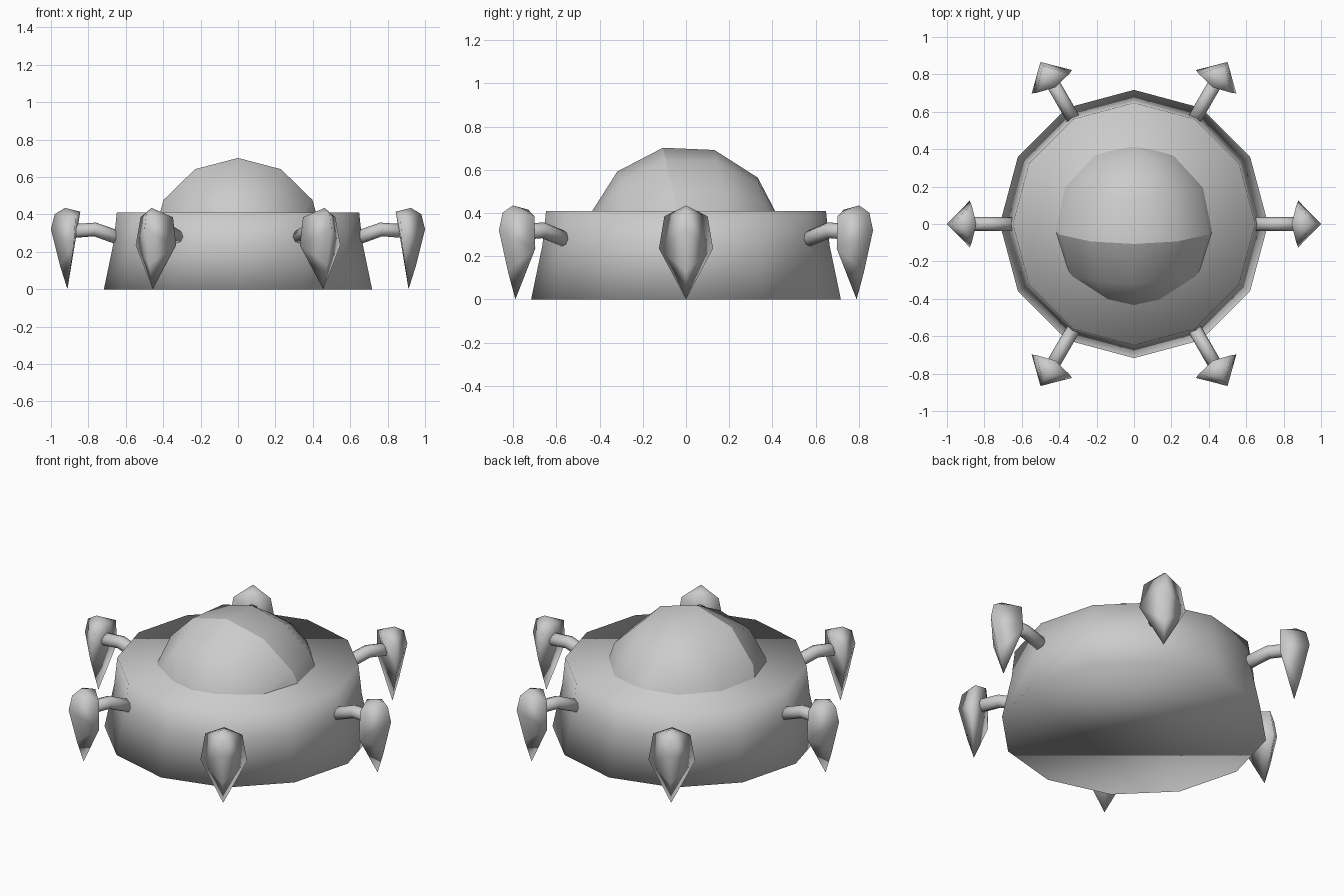
import bpy, bmesh, math
from mathutils import Matrix, Vector

if "Cube" in bpy.data.objects:
    bpy.data.objects.remove(bpy.data.objects["Cube"])

grey = bpy.data.materials.new("plain_grey")
grey.diffuse_color = (0.6, 0.6, 0.6, 1)
grey.use_nodes = True
grey.node_tree.nodes["Principled BSDF"].inputs["Base Color"].default_value = grey.diffuse_color


def finish(name, bm, spin=0.0):
    """Turn a bmesh into a smooth grey object, spun about the vertical axis."""
    bmesh.ops.recalc_face_normals(bm, faces=bm.faces)
    bm.transform(Matrix.Rotation(spin, 4, 'Z'))
    for f in bm.faces:
        f.smooth = True
    me = bpy.data.meshes.new(name)
    bm.to_mesh(me)
    bm.free()
    me.materials.append(grey)
    ob = bpy.data.objects.new(name, me)
    bpy.context.collection.objects.link(ob)
    return ob


def loft(bm, rings):
    """Bridge equal-length vertex rings with quads."""
    for a, b in zip(rings, rings[1:]):
        n = len(a)
        for i in range(n):
            j = (i + 1) % n
            bm.faces.new((a[i], a[j], b[j], b[i]))


# Body: tapered twelve-sided drum, softly shaded over its rims
bm = bmesh.new()
rings = []
for r, z in ((0.717, 0), (0.665, 0.25), (0.648, 0.41)):
    rings.append([bm.verts.new((r * math.cos(k * math.pi / 6),
                                r * math.sin(k * math.pi / 6), z)) for k in range(12)])
loft(bm, rings)
bm.faces.new(rings[0])
bm.faces.new(rings[-1])
finish("body", bm)

# Dome: sphere with its poles tipped forward and back, creased at the equator
bm = bmesh.new()
bmesh.ops.create_uvsphere(bm, u_segments=12, v_segments=6, radius=0.46)
for e in bm.edges:
    if all(abs(v.co.z) < 1e-4 for v in e.verts):
        e.smooth = False
bm.transform(Matrix.Translation((0, -0.007, 0.253))
             @ Matrix.Rotation(math.radians(-77.5), 4, 'X'))
bmesh.ops.bisect_plane(bm, geom=bm.verts[:] + bm.edges[:] + bm.faces[:],
                       plane_co=(0, 0, 0.36), plane_no=(0, 0, 1), clear_inner=True)
finish("dome", bm)


def make_arm(spin):
    """Bent eight-sided rod leaving the body."""
    bm = bmesh.new()
    path = [(0.63, 0.272), (0.765, 0.32), (0.90, 0.31)]
    rings = []
    for i, (x, z) in enumerate(path):
        a, b = path[max(i - 1, 0)], path[min(i + 1, 2)]
        d = Vector((b[0] - a[0], 0, b[1] - a[1])).normalized()
        up = Vector((-d.z, 0, d.x))
        rings.append([bm.verts.new(Vector((x, 0, z)) + 0.037 *
                      (up * math.cos(t) + Vector((0, 1, 0)) * math.sin(t)))
                      for t in (k * math.pi / 4 for k in range(8))])
    loft(bm, rings)
    bm.faces.new(rings[0])
    bm.faces.new(rings[-1])
    finish("arm", bm, spin)


def make_claw(spin):
    """Shield-shaped head narrowing to a downward spike."""
    bm = bmesh.new()
    V = lambda x, y, z: bm.verts.new((x, y, z))
    apex, tip = V(0.925, 0, 0.435), V(0.912, 0, 0)
    upper = [V(0.98, 0, 0.402), V(0.868, 0.10, 0.385), V(0.843, 0, 0.415), V(0.868, -0.10, 0.385)]
    mid = [V(1.0, 0, 0.32), V(0.878, 0.125, 0.235), V(0.864, 0, 0.29), V(0.878, -0.125, 0.235)]
    keel = V(0.951, 0, 0.125)
    loft(bm, [upper, mid])
    for i in range(4):
        bm.faces.new((apex, upper[i], upper[(i + 1) % 4]))
    for side in (mid[1], mid[3]):
        bm.faces.new((mid[0], side, keel))
        bm.faces.new((keel, side, tip))
        bm.faces.new((mid[2], side, tip))
        # Crisp lower border of the shield
        bm.edges.get((keel, side)).smooth = False
    finish("claw", bm, spin)


# Six arms with claws around the body
for k in range(6):
    make_arm(k * math.pi / 3)
    make_claw(k * math.pi / 3)
